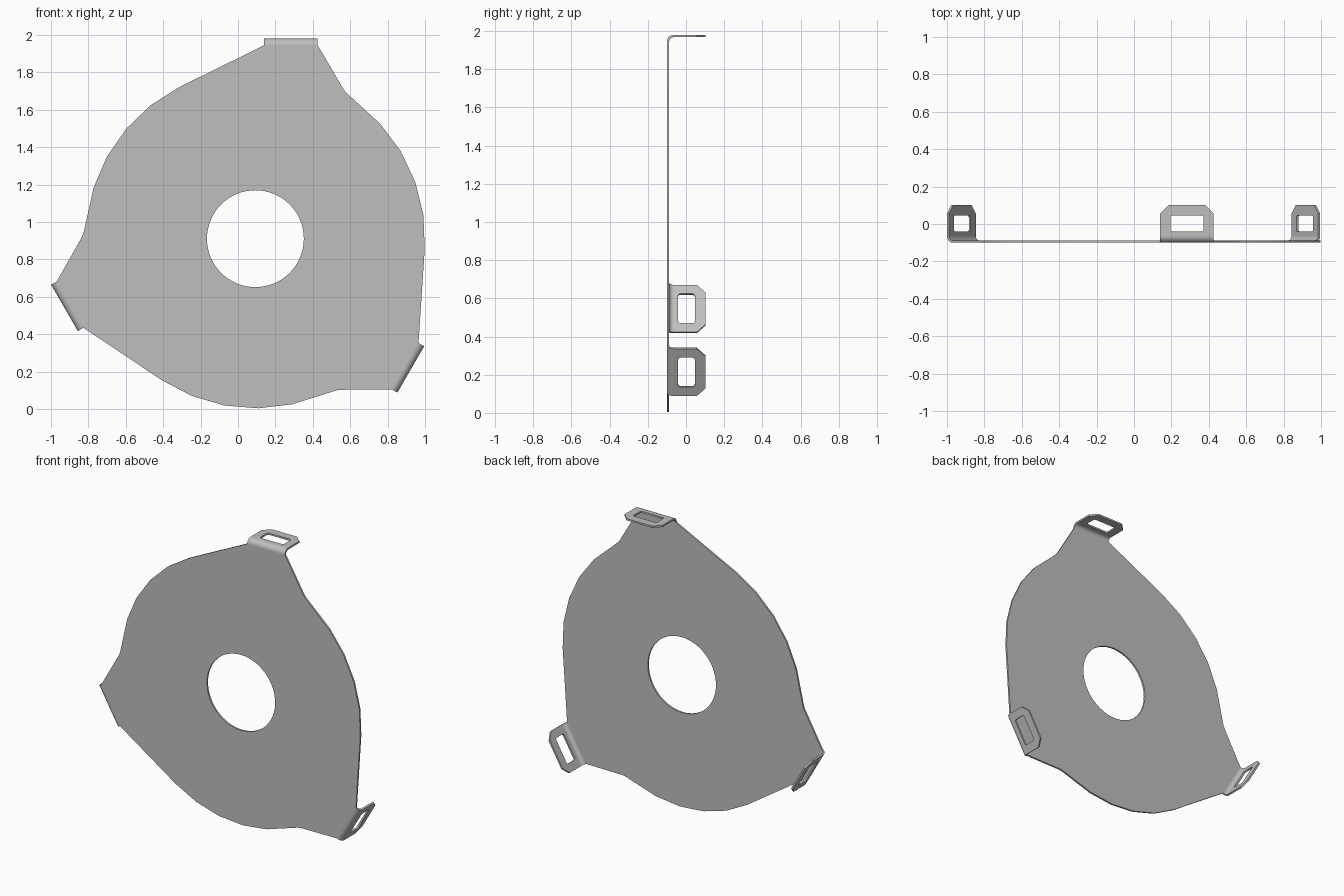
import bpy, bmesh, math
from mathutils import Matrix, Vector

if "Cube" in bpy.data.objects:
    bpy.data.objects.remove(bpy.data.objects["Cube"])

CX, CZ = 0.093, 0.911        # plate centre
T = 0.012                    # sheet thickness
FRONT = -0.10                # front face of the plate
R_BEND = 0.035               # outer bend radius
NECK = 1.034                 # centre to start of bend
TAB_X, TAB_HALF = 0.190, 0.143

metal = bpy.data.materials.new("grey metal")
metal.diffuse_color = (0.52, 0.52, 0.52, 1)
metal.use_nodes = True
metal.node_tree.nodes["Principled BSDF"].inputs["Base Color"].default_value = metal.diffuse_color


def finish(name, bm, matrix):
    bmesh.ops.recalc_face_normals(bm, faces=bm.faces)
    bm.transform(matrix)
    me = bpy.data.meshes.new(name)
    bm.to_mesh(me)
    bm.free()
    me.materials.append(metal)
    ob = bpy.data.objects.new(name, me)
    bpy.context.collection.objects.link(ob)
    bpy.ops.object.select_all(action='DESELECT')
    ob.select_set(True)
    bpy.context.view_layer.objects.active = ob
    bpy.ops.object.shade_smooth_by_angle(angle=math.radians(30))


def sheet(name, loops, offset, matrix):
    """Fill an outline with its hole and thicken it along offset."""
    bm = bmesh.new()
    edges = []
    for pts in loops:
        vs = [bm.verts.new(p) for p in pts]
        edges += [bm.edges.new((vs[i - 1], vs[i])) for i in range(len(vs))]
    bmesh.ops.triangle_fill(bm, edges=edges, use_beauty=True)
    res = bmesh.ops.extrude_face_region(bm, geom=bm.faces[:], use_keep_orig=True)
    moved = [g for g in res["geom"] if isinstance(g, bmesh.types.BMVert)]
    bmesh.ops.translate(bm, verts=moved, vec=Vector(offset))
    finish(name, bm, matrix)


def rounded_rect(x0, x1, y0, y1, r, z):
    pts = []
    for k, (cx, cy) in enumerate([(x1 - r, y1 - r), (x0 + r, y1 - r),
                                  (x0 + r, y0 + r), (x1 - r, y0 + r)]):
        for j in range(4):
            a = math.radians(90 * k + 30 * j)
            pts.append((cx + r * math.cos(a), cy + r * math.sin(a), z))
    return pts


def turned(k):
    return Matrix.Translation((CX, 0, CZ)) @ Matrix.Rotation(math.radians(120 * k), 4, 'Y')


# Plate: one third of the outline, repeated around the centre
third = [(TAB_X - TAB_HALF, NECK), (TAB_X + TAB_HALF, NECK),
         (0.471, 0.800), (0.481, 0.786), (0.494, 0.773)]
third += [(0.907 * math.sin(math.radians(a)), 0.907 * math.cos(math.radians(a)))
          for a in (47.5, 59, 70.5, 82, 93.5)]
outline = []
for k in range(3):
    rot = Matrix.Rotation(math.radians(120 * k), 3, 'Y')
    outline += [rot @ Vector((x, FRONT, z)) for x, z in third]
hole = [(0.259 * math.cos(i * math.tau / 64), FRONT, 0.259 * math.sin(i * math.tau / 64))
        for i in range(64)]
sheet("plate", [outline, hole], (0, T, 0), Matrix.Translation((CX, 0, CZ)))

# Three folded tabs, each with a slot
x0, x1 = TAB_X - TAB_HALF, TAB_X + TAB_HALF
yb, ye, c = FRONT + R_BEND, 0.102, 0.046
zt = NECK + R_BEND
for k in range(3):
    tab = [(x0, yb, zt), (x1, yb, zt), (x1, ye - c, zt),
           (x1 - c, ye, zt), (x0 + c, ye, zt), (x0, ye - c, zt)]
    slot = rounded_rect(TAB_X - 0.089, TAB_X + 0.089, -0.041, 0.046, 0.012, zt)
    sheet(f"tab_{k + 1}", [tab, slot], (0, 0, -T), turned(k))

    # Quarter-round bend joining plate and tab
    bm = bmesh.new()
    arc = []
    for r, steps in ((R_BEND, range(9)), (R_BEND - T, range(8, -1, -1))):
        for i in steps:
            a = math.radians(90 * i / 8)
            arc.append((yb - r * math.cos(a), NECK + r * math.sin(a)))
    ends = [[bm.verts.new((x, y, z)) for y, z in arc] for x in (x0, x1)]
    n = len(arc)
    for i in range(n):
        j = (i + 1) % n
        if i not in (8, n - 1):      # open where it meets plate and tab
            bm.faces.new((ends[0][i], ends[0][j], ends[1][j], ends[1][i]))
    for e in ends:
        for i in range(8):
            bm.faces.new((e[i], e[i + 1], e[n - 2 - i], e[n - 1 - i]))
    finish(f"bend_{k + 1}", bm, turned(k))
